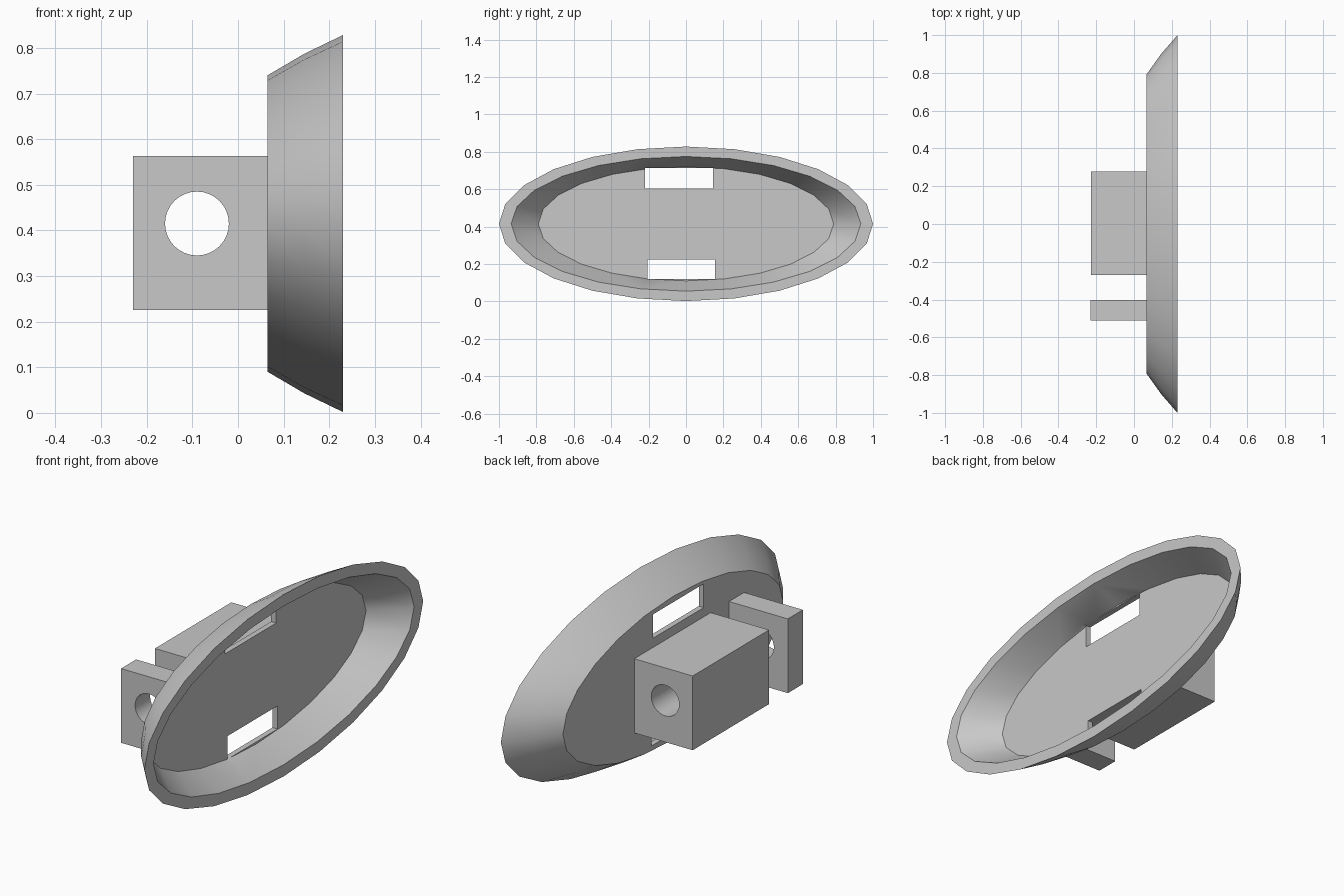
import bpy, bmesh, math

cube = bpy.data.objects.get("Cube")
if cube:
    bpy.data.objects.remove(cube, do_unlink=True)

grey = bpy.data.materials.new("plain grey")
grey.use_nodes = True
colour = (0.58, 0.58, 0.58, 1)
grey.diffuse_color = colour
grey.node_tree.nodes["Principled BSDF"].inputs["Base Color"].default_value = colour

MID_Z = 0.415
BACK_X = 0.065


def finish(name, bm):
    bmesh.ops.recalc_face_normals(bm, faces=bm.faces)
    mesh = bpy.data.meshes.new(name)
    bm.to_mesh(mesh)
    bm.free()
    obj = bpy.data.objects.new(name, mesh)
    bpy.context.collection.objects.link(obj)
    mesh.materials.append(grey)
    return obj


def box(name, low, high):
    bm = bmesh.new()
    bmesh.ops.create_cube(bm, size=1)
    for v in bm.verts:
        v.co = [(a + b) / 2 + c * (b - a) for a, b, c in zip(low, high, v.co)]
    return finish(name, bm)


def activate(obj):
    bpy.ops.object.select_all(action="DESELECT")
    obj.select_set(True)
    bpy.context.view_layer.objects.active = obj


def cut(obj, cutter):
    mod = obj.modifiers.new("cut", "BOOLEAN")
    mod.operation = "DIFFERENCE"
    mod.solver = "EXACT"
    mod.object = cutter
    activate(obj)
    bpy.ops.object.modifier_apply(modifier=mod.name)
    bpy.data.objects.remove(cutter, do_unlink=True)


def smooth(obj):
    activate(obj)
    bpy.ops.object.shade_smooth_by_angle(angle=math.radians(32))


# Oval dish: elliptical rings (x, half width, half height) from back to inner floor
rings = [(BACK_X, 0.79, 0.325), (0.145, 0.902, 0.372), (0.23, 1.0, 0.413),
         (0.23, 0.935, 0.36), (0.09, 0.79, 0.305)]
SIDES = 24
bm = bmesh.new()
loops = []
for x, ry, rz in rings:
    angles = [math.tau * i / SIDES for i in range(SIDES)]
    loops.append([bm.verts.new((x, ry * math.cos(a), MID_Z + rz * math.sin(a)))
                  for a in angles])
for a, b in zip(loops, loops[1:]):
    for i in range(SIDES):
        j = (i + 1) % SIDES
        bm.faces.new((a[i], a[j], b[j], b[i]))
bm.faces.new(loops[0])
bm.faces.new(loops[-1])
dish = finish("oval_dish", bm)

# Two slots through the dish floor
cut(dish, box("upper_slot_cutter", (0, -0.22, 0.605), (0.12, 0.145, 0.713)))
cut(dish, box("lower_slot_cutter", (0, -0.205, 0.12), (0.12, 0.155, 0.225)))
smooth(dish)


# Hinge block and outer lug, both bored along y
def bored_block(name, x0, y0, y1):
    block = box(name, (x0, y0, 0.226), (BACK_X, y1, 0.563))
    hole = bmesh.new()
    bmesh.ops.create_cone(hole, cap_ends=True, segments=32, radius1=0.07,
                          radius2=0.07, depth=2)
    for v in hole.verts:
        x, y, z = v.co
        v.co = (x - 0.09, z, y + MID_Z)
    cut(block, finish("bore_cutter", hole))
    smooth(block)


bored_block("hinge_block", -0.228, -0.27, 0.278)
bored_block("hinge_lug", -0.23, -0.51, -0.402)
